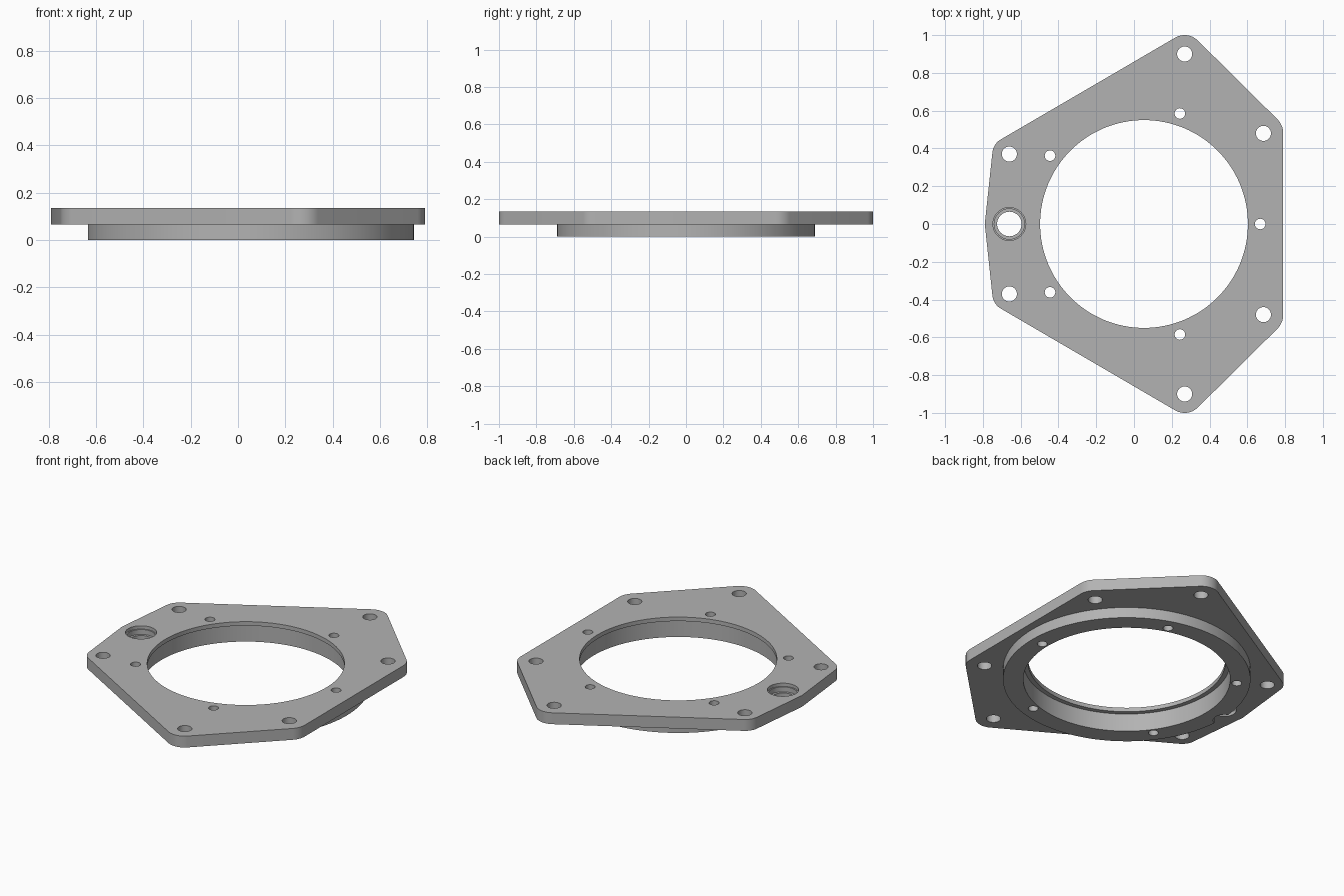
import bpy, bmesh
from math import sin, cos, pi, radians
from mathutils import Vector
from mathutils.geometry import convex_hull_2d

if "Cube" in bpy.data.objects:
    bpy.data.objects.remove(bpy.data.objects["Cube"])

BOTTOM, SEAM, TOP = 0.0, 0.065, 0.135
CX = 0.053                      # centre of the bore

metal = bpy.data.materials.new("grey metal")
metal.use_nodes = True
grey = (0.45, 0.45, 0.45, 1)
metal.diffuse_color = grey
metal.node_tree.nodes["Principled BSDF"].inputs["Base Color"].default_value = grey


def circle(x, y, r, n):
    return [Vector((x + r * cos(2 * pi * i / n), y + r * sin(2 * pi * i / n))) for i in range(n)]


def prism(name, outline, z0, z1):
    """Extrude a closed outline between two heights."""
    bm = bmesh.new()
    face = bm.faces.new([bm.verts.new((p.x, p.y, z0)) for p in outline])
    ext = bmesh.ops.extrude_face_region(bm, geom=[face])
    for v in ext["geom"]:
        if isinstance(v, bmesh.types.BMVert):
            v.co.z = z1
    bmesh.ops.recalc_face_normals(bm, faces=bm.faces)
    mesh = bpy.data.meshes.new(name)
    bm.to_mesh(mesh)
    bm.free()
    mesh.materials.append(metal)
    obj = bpy.data.objects.new(name, mesh)
    bpy.context.collection.objects.link(obj)
    return obj


def combine(target, tool, operation):
    """Apply a boolean and remove the tool."""
    tool.hide_render = True
    mod = target.modifiers.new("boolean", "BOOLEAN")
    mod.operation, mod.solver, mod.object = operation, "EXACT", tool
    bpy.context.view_layer.objects.active = target
    bpy.ops.object.modifier_apply(modifier=mod.name)
    bpy.data.objects.remove(tool)


def drill(target, x, y, r, z0, z1, n=32):
    combine(target, prism("cutter", circle(x, y, r, n), z0, z1), "DIFFERENCE")


# Plate: hull around rounded corners, with a blunt point at -x
bolts = [(x, s * y, r) for x, y, r in ((0.268, 0.9, 0.1), (0.685, 0.48, 0.105), (-0.66, 0.37, 0.09))
         for s in (1, -1)]
points = [Vector((-0.79, 0))]
for x, y, r in bolts:
    points += circle(x, y, r, 64)
outline = [points[i] for i in convex_hull_2d(points)]
plate = prism("mounting_plate", outline, SEAM, TOP)

# Locating ring underneath
ring = prism("locating_ring", circle(CX, 0, 0.69, 128), BOTTOM, SEAM + 0.02)
combine(plate, ring, "UNION")

# Central bore with a thin lip at the top
drill(plate, CX, 0, 0.55, -0.1, 0.3, 128)
drill(plate, CX, 0, 0.577, -0.1, TOP - 0.025, 128)

# Corner bolt holes
for x, y, r in bolts:
    drill(plate, x, y, 0.04, -0.1, 0.3)

# Five screw holes around the bore
for i in range(5):
    a = radians(72 * i)
    drill(plate, CX + 0.615 * cos(a), 0.615 * sin(a), 0.028, -0.1, 0.3)

# Stepped counterbored hole
for r, z in ((0.087, TOP - 0.02), (0.08, TOP - 0.05), (0.065, -0.1)):
    drill(plate, -0.66, 0, r, z, 0.3, 48)

bpy.ops.object.select_all(action="DESELECT")
plate.select_set(True)
bpy.context.view_layer.objects.active = plate
bpy.ops.object.shade_smooth_by_angle(angle=radians(30))
